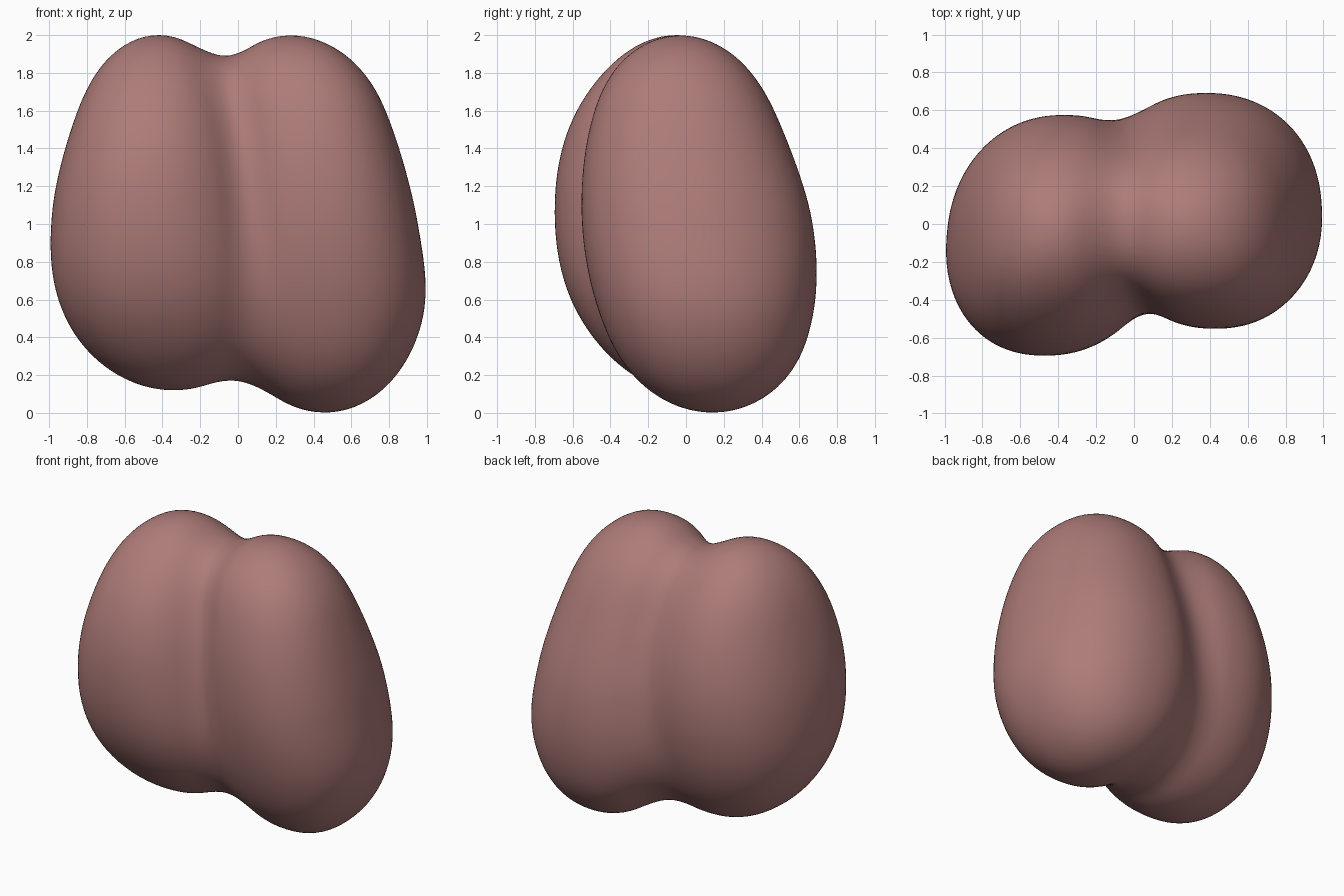
import bpy
import bmesh
from mathutils import Vector

cube = bpy.data.objects.get("Cube")
if cube:
    bpy.data.objects.remove(cube, do_unlink=True)

# Each lobe: middle height, half height, sideways skew, then centre and
# radius values at five even steps from bottom to top
RIGHT_LOBE = dict(mid=1.06, half=0.94, skew=0.08,
                  cx=(-0.34, -0.39, -0.42, -0.42, -0.42),
                  rx=(0.72, 0.64, 0.56, 0.52, 0.54),
                  cy=(-0.02, -0.05, -0.06, -0.065, -0.05),
                  ry=(0.63, 0.64, 0.635, 0.63, 0.61))
LEFT_LOBE = dict(mid=1.0, half=0.998, skew=-0.06,
                 cx=(0.46, 0.43, 0.40, 0.35, 0.28),
                 rx=(0.65, 0.63, 0.55, 0.54, 0.64),
                 cy=(0.14, 0.11, 0.06, 0.0, -0.03),
                 ry=(0.71, 0.645, 0.61, 0.59, 0.63))
BLEND = 0.19
ROUNDNESS = 2.2


def smooth_value(values, s):
    """Smooth curve through evenly spaced values, s from -1 to 1."""
    t = (max(-1.0, min(1.0, s)) + 1) * 2
    i = min(int(t), 3)
    t -= i
    a, b = values[max(i - 1, 0)], values[i]
    c, d = values[i + 1], values[min(i + 2, 4)]
    return b + t / 2 * (c - a + t * (2*a - 5*b + 4*c - d + t * (3*(b - c) + d - a)))


def lobe_distance(lobe, p):
    s = (p.z - lobe["mid"]) / lobe["half"]
    cx, rx, cy, ry = (smooth_value(lobe[k], s) for k in ("cx", "rx", "cy", "ry"))
    y = p.y - cy
    x = p.x - cx - lobe["skew"] * y
    flat = abs(x / rx) ** ROUNDNESS + abs(y / ry) ** ROUNDNESS
    return ((flat ** (2 / ROUNDNESS) + s * s) ** 0.5 - 1) * 0.6


def body_distance(p):
    a, b = lobe_distance(RIGHT_LOBE, p), lobe_distance(LEFT_LOBE, p)
    h = max(BLEND - abs(a - b), 0) / BLEND
    return min(a, b) - h * h * BLEND / 4


# Push a sphere out to the blended surface of both lobes
bm = bmesh.new()
bmesh.ops.create_icosphere(bm, subdivisions=6, radius=1)
core = Vector((0, 0, 1))
for v in bm.verts:
    ray = v.co.normalized()
    near, far = 0.0, 1.8
    for _ in range(18):
        m = (near + far) / 2
        if body_distance(core + ray * m) < 0:
            near = m
        else:
            far = m
    v.co = core + ray * near

mesh = bpy.data.meshes.new("two_lobed_body")
bm.to_mesh(mesh)
bm.free()
body = bpy.data.objects.new("two_lobed_body", mesh)
bpy.context.collection.objects.link(body)
for poly in mesh.polygons:
    poly.use_smooth = True

# Dusty pink flesh
mat = bpy.data.materials.new("dusty_pink")
mat.use_nodes = True
color = (0.42, 0.20, 0.19, 1)
mat.diffuse_color = color
mat.node_tree.nodes["Principled BSDF"].inputs["Base Color"].default_value = color
mesh.materials.append(mat)
